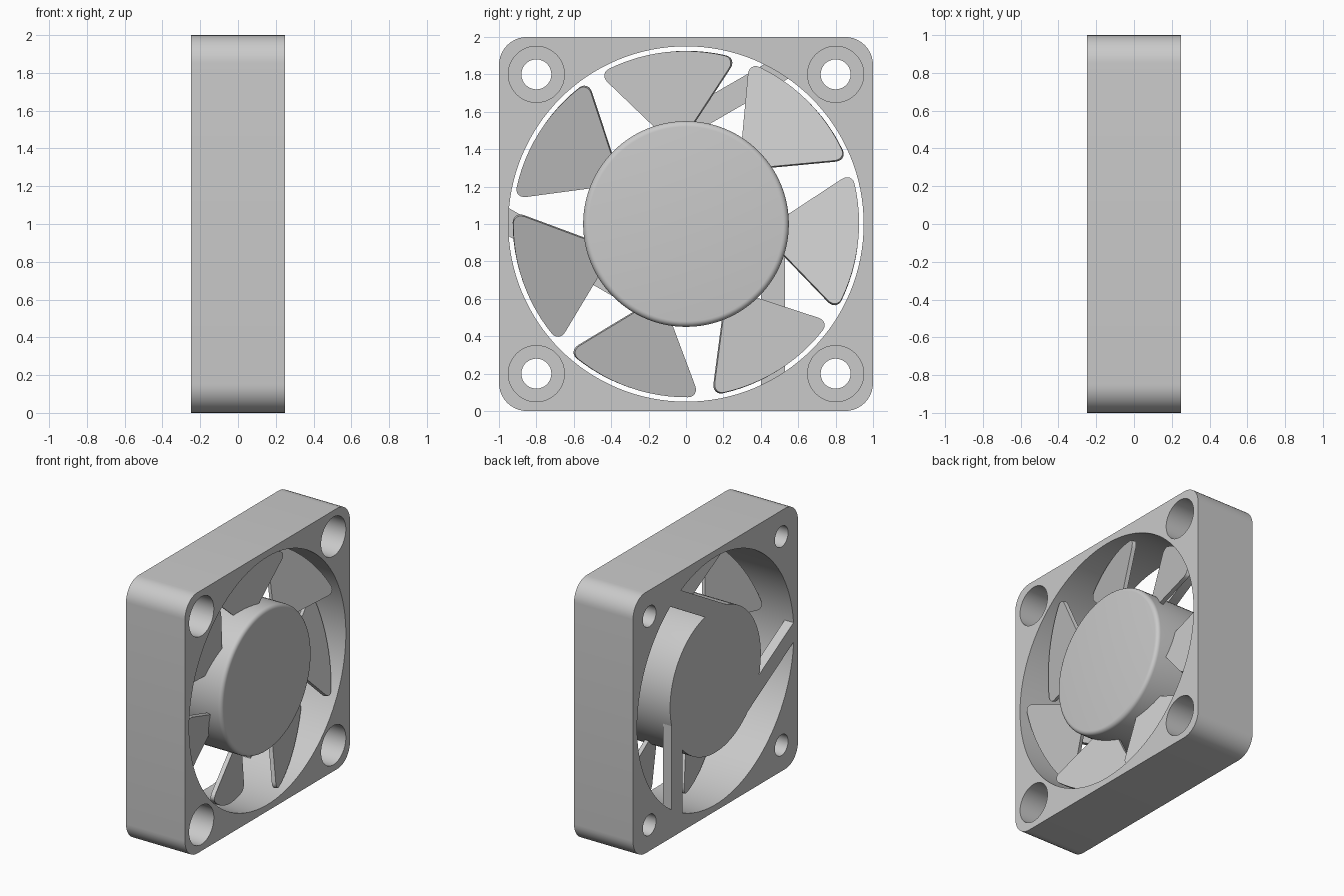
import bpy, bmesh, math
from mathutils import Matrix

cube = bpy.data.objects.get("Cube")
if cube:
    bpy.data.objects.remove(cube, do_unlink=True)

# One plain grey plastic
grey = bpy.data.materials.new("grey plastic")
grey.use_nodes = True
colour = (0.59, 0.59, 0.59, 1)
grey.diffuse_color = colour
grey.node_tree.nodes["Principled BSDF"].inputs["Base Color"].default_value = colour

HALF = 0.25      # half the frame depth along x
MID = 1.0        # height of the fan axis
parts = []


def finish(name, bm, keep=True):
    bmesh.ops.recalc_face_normals(bm, faces=bm.faces)
    mesh = bpy.data.meshes.new(name)
    bm.to_mesh(mesh)
    bm.free()
    obj = bpy.data.objects.new(name, mesh)
    bpy.context.collection.objects.link(obj)
    mesh.materials.append(grey)
    if keep:
        parts.append(obj)
    return obj


def x_cylinder(bm, radius, x0, x1, y=0, z=MID, sides=96):
    place = Matrix.Translation(((x0 + x1) / 2, y, z)) @ Matrix.Rotation(math.pi / 2, 4, 'Y')
    bmesh.ops.create_cone(bm, cap_ends=True, segments=sides, radius1=radius,
                          radius2=radius, depth=x1 - x0, matrix=place)


def apply_modifier(obj, mod):
    bpy.context.view_layer.objects.active = obj
    bpy.ops.object.modifier_apply(modifier=mod.name)


def cut(obj, radius, x0, x1, y=0, z=MID, sides=48):
    bm = bmesh.new()
    x_cylinder(bm, radius, x0, x1, y, z, sides)
    cutter = finish("cutter", bm, keep=False)
    cutter.hide_render = True
    mod = obj.modifiers.new("cut", 'BOOLEAN')
    mod.operation, mod.solver, mod.object = 'DIFFERENCE', 'EXACT', cutter
    apply_modifier(obj, mod)
    bpy.data.objects.remove(cutter, do_unlink=True)


# Square frame with rounded corners, round duct and counterbored screw holes
bm = bmesh.new()
bmesh.ops.create_cube(bm, size=2, matrix=Matrix.Translation((0, 0, MID)) @ Matrix.Diagonal((HALF, 1, 1, 1)))
long_edges = [e for e in bm.edges if abs(e.verts[0].co.x - e.verts[1].co.x) > HALF]
bmesh.ops.bevel(bm, geom=long_edges, offset=0.15, segments=10, profile=0.5, affect='EDGES')
frame = finish("frame", bm)
cut(frame, 0.95, -0.5, 0.5, sides=128)
for y in (-0.8, 0.8):
    for z in (MID - 0.8, MID + 0.8):
        cut(frame, 0.08, -0.5, 0.5, y, z)
        cut(frame, 0.15, -0.15, 0.5, y, z)

# Hub through the full depth, with a softened front rim
bm = bmesh.new()
x_cylinder(bm, 0.55, -HALF, 0.245)
rim = [e for e in bm.edges if all(v.co.x > 0.2 for v in e.verts)]
bmesh.ops.bevel(bm, geom=rim, offset=0.03, segments=5, profile=0.5, affect='EDGES')
finish("hub", bm)

# Three struts at the back, running off the hub on one side
for i in range(3):
    turn = Matrix.Translation((0, 0, MID)) @ Matrix.Rotation(math.radians(120 * i), 4, 'X')
    bm = bmesh.new()
    outline = [(0.40, -0.36), (0.53, -0.12), (0.53, -0.81), (0.40, -0.87)]
    face = bm.faces.new([bm.verts.new((-HALF, y, z)) for y, z in outline])
    solid = bmesh.ops.extrude_face_region(bm, geom=[face])
    top = [v for v in solid["geom"] if isinstance(v, bmesh.types.BMVert)]
    bmesh.ops.translate(bm, verts=top, vec=(0.075, 0, 0))
    bm.transform(turn)
    finish(f"strut_{i + 1}", bm)

# Seven pitched blades with straight sides and rounded tip corners
ROOT, TIP, ROUND = 0.52, 0.925, 0.06
ROWS = [ROOT + (TIP - ROUND - ROOT) * k / 8 for k in range(8)]
ROWS += [TIP - ROUND + ROUND * math.sin(math.pi / 2 * k / 6) for k in range(7)]
COLS = 12
SPREAD = math.radians(39.7)   # angle of each blade side to its centre line
PITCH = 0.3                   # rise along x per unit of width


def blade(index):
    bm = bmesh.new()
    grid = []
    for r in ROWS:
        over = max(0, r - (TIP - ROUND))
        trim = (ROUND - math.sqrt(max(0, ROUND ** 2 - over ** 2))) / r
        half = SPREAD - math.asin(0.26 / r) - trim
        row = []
        for c in range(COLS + 1):
            offset = (2 * c / COLS - 1) * half
            x = 0.1 - PITCH * r * math.sin(offset)
            a = math.radians(96.5 + 360 / 7 * index) + offset
            row.append(bm.verts.new((x, r * math.cos(a), MID + r * math.sin(a))))
        grid.append(row)
    for low, high in zip(grid, grid[1:]):
        for c in range(COLS):
            bm.faces.new((low[c], low[c + 1], high[c + 1], high[c]))
    obj = finish(f"blade_{index + 1}", bm)
    mod = obj.modifiers.new("thickness", 'SOLIDIFY')
    mod.thickness, mod.offset = 0.03, 0
    apply_modifier(obj, mod)


for i in range(7):
    blade(i)

# Smooth shading with sharp edges kept
bpy.ops.object.select_all(action='DESELECT')
for obj in parts:
    obj.select_set(True)
bpy.context.view_layer.objects.active = frame
bpy.ops.object.shade_smooth_by_angle(angle=math.radians(35))
